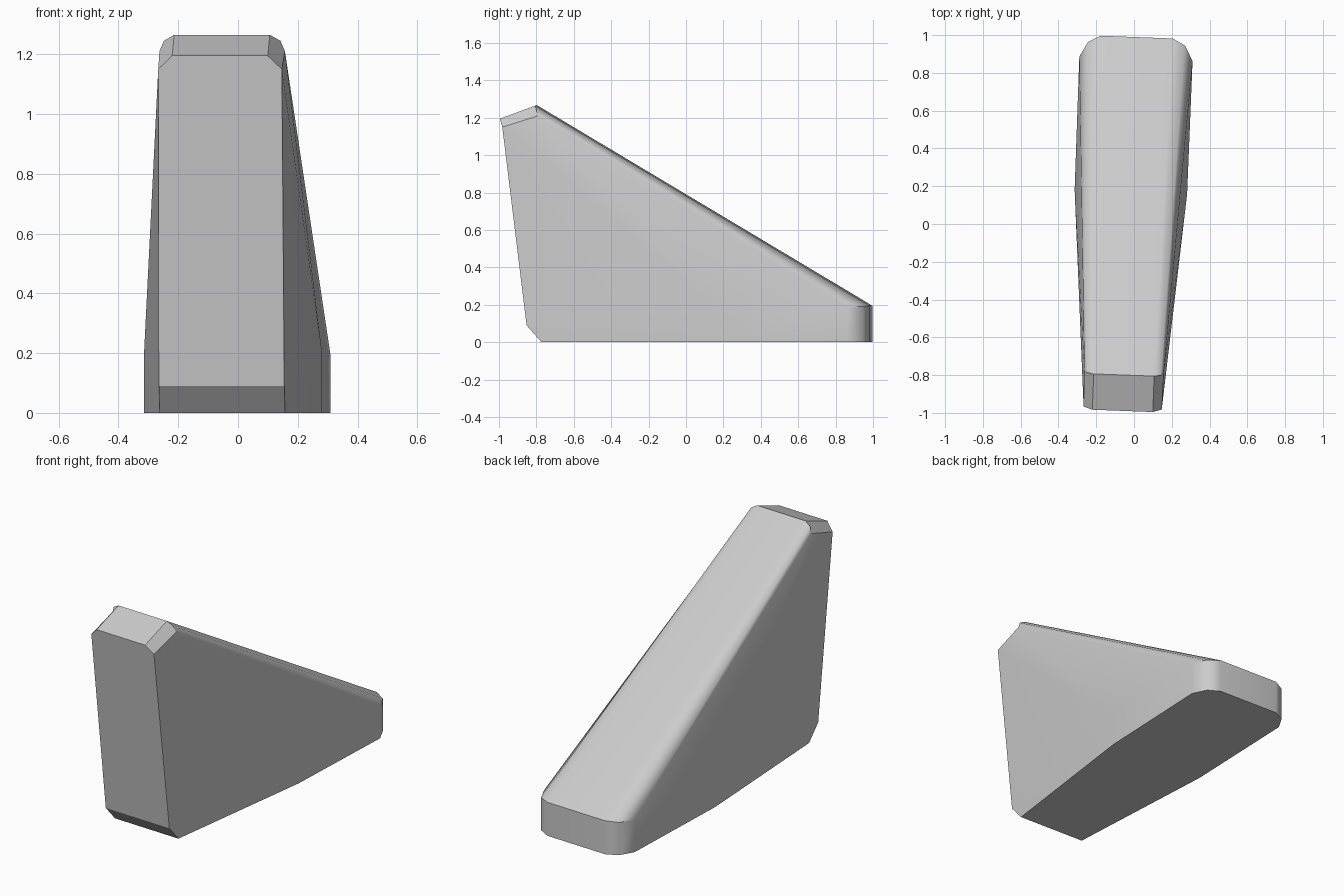
import bpy
import bmesh
from mathutils import Matrix, Vector

cube = bpy.data.objects.get("Cube")
if cube:
    bpy.data.objects.remove(cube, do_unlink=True)

# Corner points of one half: half width, depth, height
half = {
    "toe_low": (0.21, -0.765, 0), "toe_high": (0.21, -0.845, 0.09),
    "cap_front_side": (0.207, -0.975, 1.15), "cap_front": (0.16, -0.99, 1.195),
    "cap_rear": (0.16, -0.8, 1.265), "cap_rear_mid": (0.195, -0.795, 1.245),
    "cap_rear_side": (0.21, -0.785, 1.21),
    "kink_low": (0.298, 0.17, 0), "kink_high": (0.298, 0.17, 0.2),
    "heel_side": (0.3, 0.875, 0.19), "heel_mid": (0.257, 0.955, 0.19),
    "heel_back": (0.19, 0.99, 0.195),
}
for name in ("heel_side", "heel_mid", "heel_back"):
    x, y, z = half[name]
    half[name + "_low"] = (x, y, 0)

# Faces on each side, by shading group
side_faces = [
    ("wrap", "toe_low kink_low kink_high toe_high"),
    ("wrap", "toe_high kink_high cap_front_side"),
    ("wrap", "cap_front_side kink_high cap_rear_side"),
    ("wrap", "cap_rear_side kink_high heel_side"),
    ("wrap", "kink_low heel_side_low heel_side kink_high"),
    ("wrap", "cap_rear_side heel_side heel_mid cap_rear_mid"),
    ("wrap", "cap_rear_mid heel_mid heel_back cap_rear"),
    ("heel", "heel_side_low heel_mid_low heel_mid heel_side"),
    ("heel", "heel_mid_low heel_back_low heel_back heel_mid"),
    ("flat", "cap_front_side cap_rear_side cap_rear_mid cap_rear cap_front"),
]
# Faces that run across the middle, listed by their left edge chain
cross_faces = [
    ("flat", "toe_low kink_low heel_side_low heel_mid_low heel_back_low"),
    ("flat", "toe_low toe_high"),
    ("flat", "toe_high cap_front_side cap_front"),
    ("flat", "cap_front cap_rear"),
    ("wrap", "cap_rear heel_back"),
    ("heel", "heel_back heel_back_low"),
]

bm = bmesh.new()
left = {n: bm.verts.new(p) for n, p in half.items()}
right = {n: bm.verts.new((-p[0], p[1], p[2])) for n, p in half.items()}
group = {}
for kind, chain in side_faces:
    names = chain.split()
    group[bm.faces.new([left[n] for n in names])] = kind
    group[bm.faces.new([right[n] for n in reversed(names)])] = kind
for kind, chain in cross_faces:
    names = chain.split()
    loop = [left[n] for n in names] + [right[n] for n in reversed(names)]
    group[bm.faces.new(loop)] = kind
bmesh.ops.recalc_face_normals(bm, faces=bm.faces)

# Soft rounded edges on the slope and heel corners, crisp edges elsewhere
for face in bm.faces:
    face.smooth = True
for edge in bm.edges:
    a, b = edge.link_faces
    kinds = {group[a], group[b]}
    rim = kinds == {"wrap", "heel"} and any(v.co.y > 0.9 for v in edge.verts)
    edge.smooth = not ("flat" in kinds or rim)

# The whole block is turned slightly about the vertical
turn = Matrix.Translation(Vector((-0.023, 0, 0))) @ Matrix.Rotation(-0.038, 4, "Z")
bmesh.ops.transform(bm, matrix=turn, verts=bm.verts)

mesh = bpy.data.meshes.new("wedge_block")
bm.to_mesh(mesh)
bm.free()
block = bpy.data.objects.new("wedge_block", mesh)
bpy.context.collection.objects.link(block)
weighted = block.modifiers.new("soft_edges", "WEIGHTED_NORMAL")
weighted.keep_sharp = True

# Plain grey
grey = bpy.data.materials.new("light_grey")
grey.use_nodes = True
color = (0.6, 0.6, 0.6, 1)
grey.diffuse_color = color
grey.node_tree.nodes["Principled BSDF"].inputs["Base Color"].default_value = color
mesh.materials.append(grey)
